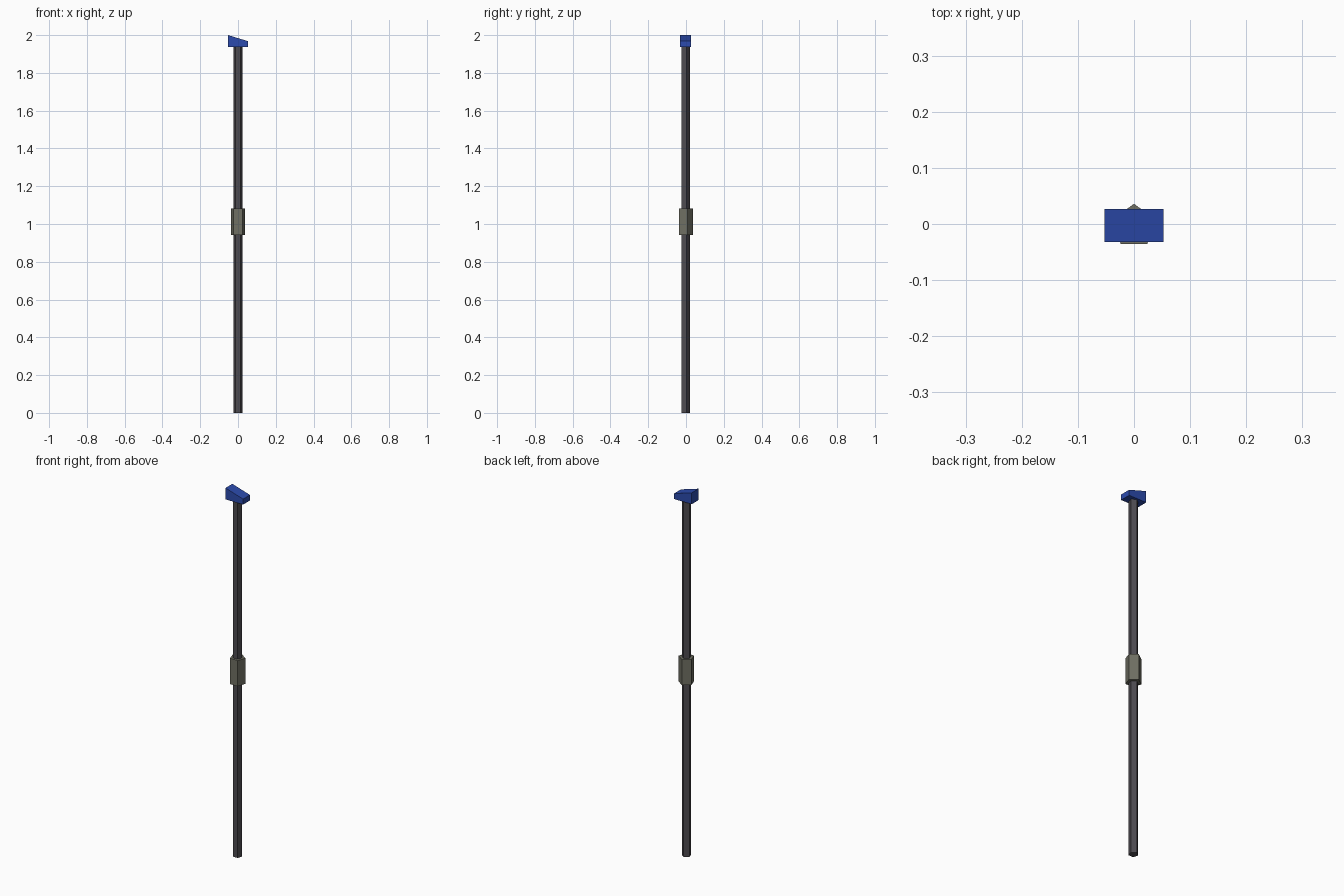
import bpy, bmesh, math

if "Cube" in bpy.data.objects:
    bpy.data.objects.remove(bpy.data.objects["Cube"])

CY = -0.0038  # axis of the five-sided parts, so the whole model is centred on y = 0


def finish(name, bm, color):
    bmesh.ops.recalc_face_normals(bm, faces=bm.faces)
    me = bpy.data.meshes.new(name)
    bm.to_mesh(me)
    bm.free()
    mat = bpy.data.materials.new(name + "_colour")
    mat.diffuse_color = (*color, 1)
    mat.use_nodes = True
    mat.node_tree.nodes["Principled BSDF"].inputs["Base Color"].default_value = mat.diffuse_color
    me.materials.append(mat)
    ob = bpy.data.objects.new(name, me)
    bpy.context.collection.objects.link(ob)
    return ob


def prism(name, points, offset, color):
    """Extrude a closed profile along the offset vector."""
    bm = bmesh.new()
    face = bm.faces.new([bm.verts.new(p) for p in points])
    ext = bmesh.ops.extrude_face_region(bm, geom=[face], use_keep_orig=True)
    verts = [g for g in ext["geom"] if isinstance(g, bmesh.types.BMVert)]
    bmesh.ops.translate(bm, verts=verts, vec=offset)
    return finish(name, bm, color)


def pentagon(radius, z):
    angles = [math.radians(90 + 72 * i) for i in range(5)]
    return [(radius * math.cos(a), CY + radius * math.sin(a), z) for a in angles]


# Long five-sided shaft
prism("shaft", pentagon(0.0242, 0), (0, 0, 1.94), (0.075, 0.07, 0.08))

# Thicker hand grip around the middle
prism("grip", pentagon(0.0398, 0.942), (0, 0, 0.14), (0.16, 0.16, 0.125))

# Wedge head with a sloping top
wedge = [(-0.053, 1.938), (0.053, 1.938), (0.053, 1.968), (-0.053, 2.0)]
prism("wedge_head", [(x, -0.032, z) for x, z in wedge], (0, 0.059, 0), (0.025, 0.07, 0.42))
